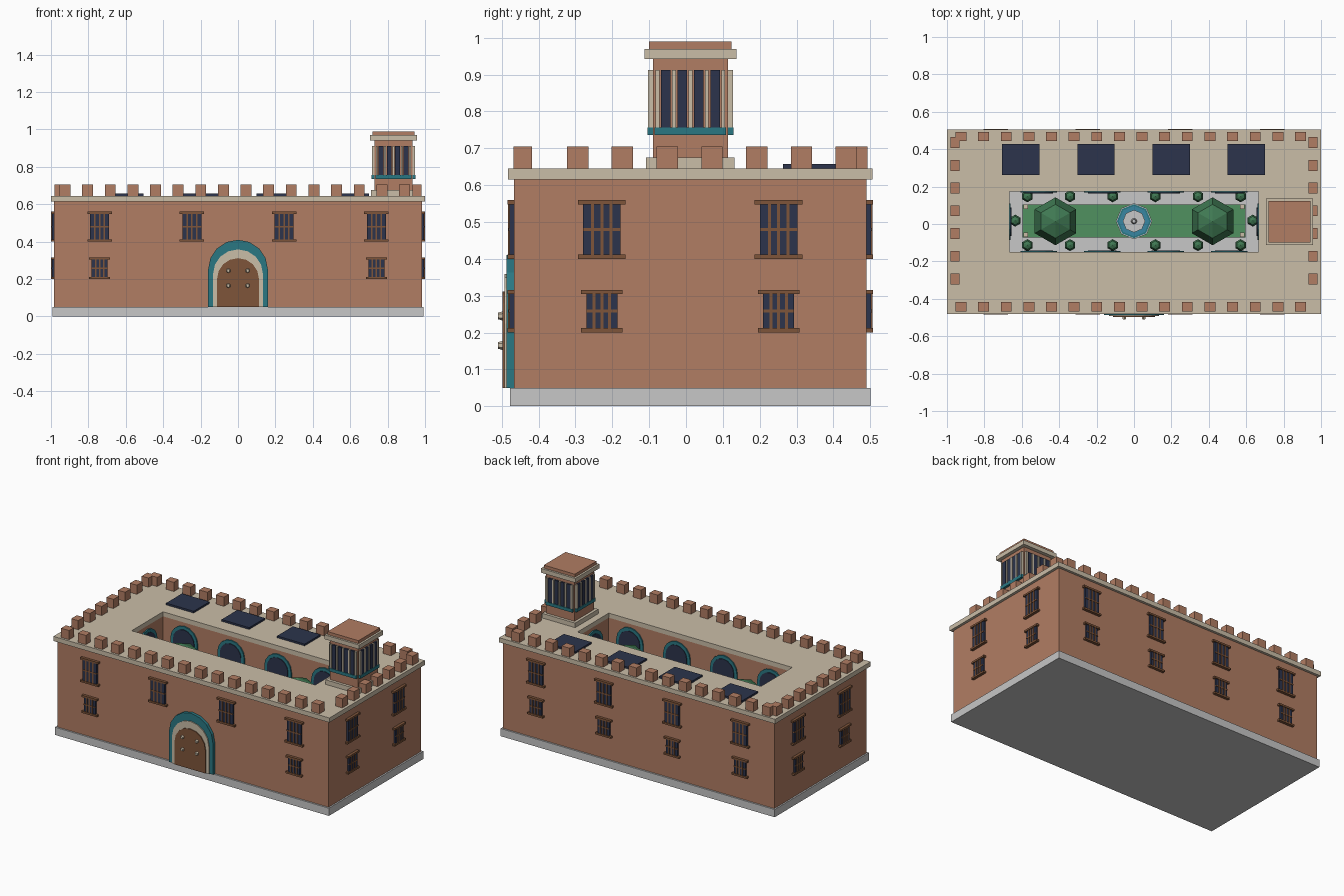
import bpy, bmesh, math
from mathutils import Matrix, Vector

if "Cube" in bpy.data.objects:
    bpy.data.objects.remove(bpy.data.objects["Cube"])


def mat(name, r, g, b):
    m = bpy.data.materials.new(name)
    m.diffuse_color = (r, g, b, 1)
    m.use_nodes = True
    m.node_tree.nodes["Principled BSDF"].inputs["Base Color"].default_value = m.diffuse_color
    return m


BRICK = mat("terracotta", 0.44, 0.205, 0.125)
CREAM = mat("cream stone", 0.59, 0.51, 0.39)
GREY = mat("grey stone", 0.57, 0.57, 0.57)
TEAL = mat("teal tile", 0.023, 0.185, 0.225)
WOOD = mat("brown wood", 0.21, 0.09, 0.042)
NAVY = mat("navy glass", 0.025, 0.034, 0.072)
LAWN = mat("lawn green", 0.08, 0.285, 0.115)
LEAF = mat("leaf green", 0.05, 0.19, 0.085)
WATER = mat("water blue", 0.04, 0.24, 0.36)
CY = 0.0115  # building centre in y


def finish(name, bm, material):
    bmesh.ops.recalc_face_normals(bm, faces=bm.faces)
    me = bpy.data.meshes.new(name)
    bm.to_mesh(me)
    bm.free()
    me.materials.append(material)
    ob = bpy.data.objects.new(name, me)
    bpy.context.collection.objects.link(ob)
    return ob


def boxes(name, material, items, M=Matrix()):
    """Boxes given as (x0, x1, y0, y1, z0, z1)."""
    bm = bmesh.new()
    for x0, x1, y0, y1, z0, z1 in items:
        c = Vector((x0 + x1, y0 + y1, z0 + z1)) / 2
        S = Matrix.Diagonal((x1 - x0, y1 - y0, z1 - z0, 1))
        bmesh.ops.create_cube(bm, size=1, matrix=M @ Matrix.Translation(c) @ S)
    return finish(name, bm, material)


def block(cx, cy, hx, hy, z0, z1):
    return (cx - hx, cx + hx, cy - hy, cy + hy, z0, z1)


def ring(name, material, hx, hy, ix, iy, z0, z1):
    """Rectangular ring around the courtyard."""
    bm = bmesh.new()
    q = [(-1, -1), (1, -1), (1, 1), (-1, 1)]
    loops = [[bm.verts.new((a * sx, CY + b * sy, z)) for a, b in q]
             for sx, sy, z in ((hx, hy, z0), (hx, hy, z1), (ix, iy, z1), (ix, iy, z0))]
    for k in range(4):
        A, B = loops[k], loops[(k + 1) % 4]
        for i in range(4):
            j = (i + 1) % 4
            bm.faces.new((A[i], A[j], B[j], B[i]))
    return finish(name, bm, material)


def arch(name, material, r, z0, spring, depth, M, us=(0,), n=8):
    """Solid arched panels standing proud of a wall."""
    bm = bmesh.new()
    prof = [(-r, z0), (r, z0)] + [(r * math.cos(math.pi * i / n), spring + r * math.sin(math.pi * i / n))
                                  for i in range(n + 1)]
    for u in us:
        face = bm.faces.new([bm.verts.new(M @ Vector((u + x, 0, z))) for x, z in prof])
        ext = bmesh.ops.extrude_face_region(bm, geom=[face], use_keep_orig=True)
        move = M.to_3x3() @ Vector((0, -depth, 0))
        bmesh.ops.translate(bm, vec=move, verts=[v for v in ext["geom"] if isinstance(v, bmesh.types.BMVert)])
    return finish(name, bm, material)


def cones(name, material, items, seg):
    """Frustums given as (x, y, z0, z1, r0, r1)."""
    bm = bmesh.new()
    for x, y, z0, z1, r0, r1 in items:
        bmesh.ops.create_cone(bm, cap_ends=True, segments=seg, radius1=r0, radius2=r1, depth=z1 - z0,
                              matrix=Matrix.Translation((x, y, (z0 + z1) / 2)))
    return finish(name, bm, material)


def foliage(name, items, rings):
    bm = bmesh.new()
    for x, y, z, r, h in items:
        bmesh.ops.create_uvsphere(bm, u_segments=6, v_segments=rings, radius=1,
                                  matrix=Matrix.Translation((x, y, z)) @ Matrix.Diagonal((r, r, h, 1)))
    return finish(name, bm, LEAF)


def wall(angle, x, y):
    """Frame of a wall: local x runs along it, local -y points outward."""
    return Matrix.Translation((x, y, 0)) @ Matrix.Rotation(math.radians(angle), 4, "Z")


# main body
boxes("base", GREY, [block(0, CY, 0.993, 0.489, 0, 0.05)])
ring("walls", BRICK, 0.983, 0.478, 0.667, 0.164, 0.05, 0.615)
ring("roof", CREAM, 1.0, 0.494, 0.665, 0.162, 0.615, 0.645)

# battlements
merlons = []
for i in range(16):
    x = -0.925 + 0.121 * i
    for y in (-0.443, 0.468):
        merlons.append(block(x, y, 0.029, 0.025, 0.645, 0.705))
for i in range(7):
    for x in (-0.957, 0.957):
        merlons.append(block(x, -0.294 + 0.1215 * i, 0.025, 0.029, 0.645, 0.705))
boxes("battlements", BRICK, merlons)


# barred windows
def windows(label, M, us, w, z0, z1):
    glass, frame = [], []
    zm = (z0 + z1) / 2
    for u in us:
        glass.append((u - w, u + w, -0.012, 0.01, z0 + 0.005, z1 - 0.005))
        for a, b in ((z0, z0 + 0.012), (z1 - 0.012, z1)):
            frame.append((u - w - 0.014, u + w + 0.014, -0.018, 0.01, a, b))
        for k in (-0.5, 0, 0.5):
            frame.append((u + k * w - 0.004, u + k * w + 0.004, -0.016, 0, z0, z1))
        frame.append((u - w, u + w, -0.015, 0, zm - 0.004, zm + 0.004))
    boxes(label + "_window_glass", NAVY, glass, M)
    boxes(label + "_window_bars", WOOD, frame, M)


FRONT, BACK = wall(0, 0, CY - 0.478), wall(180, 0, CY + 0.478)
RIGHT, LEFT = wall(90, 0.983, CY), wall(-90, -0.983, CY)
four, two = (-0.74, -0.247, 0.247, 0.74), (-0.24, 0.24)
for label, M, top, low in (("front", FRONT, four, (-0.74, 0.74)), ("back", BACK, four, four),
                           ("right", RIGHT, two, two), ("left", LEFT, two, two)):
    windows(label + "_upper", M, top, 0.051, 0.40, 0.56)
    windows(label + "_lower", M, low, 0.042, 0.20, 0.316)

# entrance
arch("entrance_tile_arch", TEAL, 0.16, 0.05, 0.25, 0.020, FRONT)
arch("entrance_stone_arch", CREAM, 0.134, 0.05, 0.225, 0.026, FRONT)
arch("entrance_door", WOOD, 0.112, 0.05, 0.2, 0.031, FRONT)
bm = bmesh.new()
for x in (-0.052, 0.052):
    for z in (0.165, 0.245):
        bmesh.ops.create_cone(bm, cap_ends=True, segments=6, radius1=0.013, radius2=0.009, depth=0.014,
                              matrix=FRONT @ Matrix.Translation((x, -0.036, z)) @ Matrix.Rotation(math.pi / 2, 4, "X"))
finish("door_studs", bm, CREAM)

# courtyard arcades on two storeys
for label, M, us in (("back", wall(0, 0, CY + 0.164), (-0.51, -0.17, 0.17, 0.51)),
                     ("front", wall(180, 0, CY - 0.164), (-0.51, -0.17, 0.17, 0.51)),
                     ("left", wall(90, -0.667, CY), (0,)),
                     ("right", wall(-90, 0.667, CY), (0,))):
    for storey, z0, spring in (("lower", 0.05, 0.22), ("upper", 0.37, 0.495)):
        name = f"courtyard_{label}_{storey}"
        arch(name + "_surround", TEAL, 0.097, z0, spring, 0.008, M, us)
        arch(name + "_opening", NAVY, 0.076, z0, spring, 0.012, M, us)

# courtyard garden
boxes("lawn", LAWN, [block(0, CY + 0.005, 0.595, 0.088, 0.05, 0.06)])
boxes("lawn_posts", CREAM, [block(sx * 0.58, CY + 0.005 + sy * 0.075, 0.012, 0.012, 0.05, 0.1)
                            for sx in (-1, 1) for sy in (-1, 1)])
trees = [(sx * 0.42, CY + 0.003) for sx in (-1, 1)]
cones("tree_trunks", WOOD, [(x, y, 0.05, 0.42, 0.022, 0.016) for x, y in trees], 6)
foliage("tree_crowns", [(x, y, 0.44, 0.128, 0.125) for x, y in trees], 4)
pots = [(-0.57 + 0.228 * i, y) for i in range(6) for y in (-0.113, 0.148)] + [(-0.635, 0.018), (0.635, 0.018)]
cones("plant_pots", BRICK, [(x, y, 0.05, 0.09, 0.016, 0.022) for x, y in pots], 6)
foliage("potted_shrubs", [(x, y, 0.112, 0.032, 0.032) for x, y in pots], 4)
cones("fountain_rim", GREY, [(0, 0.015, 0.06, 0.09, 0.097, 0.097)], 8)
cones("fountain_tiles", TEAL, [(0, 0.015, 0.06, 0.094, 0.091, 0.091)], 8)
cones("fountain_water", WATER, [(0, 0.015, 0.06, 0.097, 0.082, 0.082)], 8)
cones("fountain_bowl", GREY, [(0, 0.015, 0.09, 0.15, 0.02, 0.02), (0, 0.015, 0.15, 0.17, 0.04, 0.06),
                              (0, 0.015, 0.17, 0.21, 0.016, 0.01)], 8)

# roof panels
boxes("roof_panels", NAVY, [block(-0.605 + 0.402 * i, 0.345, 0.1, 0.082, 0.645, 0.657) for i in range(4)])

# tower
TX, TY = 0.831, 0.012
boxes("tower_core", BRICK, [block(TX, TY, 0.102, 0.102, 0.67, 0.945), block(TX, TY, 0.112, 0.112, 0.97, 0.99)])
boxes("tower_stone", CREAM, [block(TX, TY, 0.12, 0.12, 0.645, 0.675), block(TX, TY, 0.125, 0.125, 0.942, 0.97)])
for i, label in enumerate(("front", "right", "back", "left")):
    M = Matrix.Translation((TX, TY, 0)) @ Matrix.Rotation(i * math.pi / 2, 4, "Z")
    boxes(f"tower_{label}_band", TEAL, [(-0.097, 0.097, -0.117, -0.1, 0.736, 0.757)], M)
    boxes(f"tower_{label}_glass", NAVY, [block(-0.067 + 0.0447 * k, -0.106, 0.013, 0.007, 0.757, 0.912)
                                         for k in range(4)], M)
    boxes(f"tower_{label}_columns", CREAM, [block(-0.0894 + 0.0447 * k, -0.107, 0.005, 0.008, 0.757, 0.912)
                                            for k in range(5)], M)
